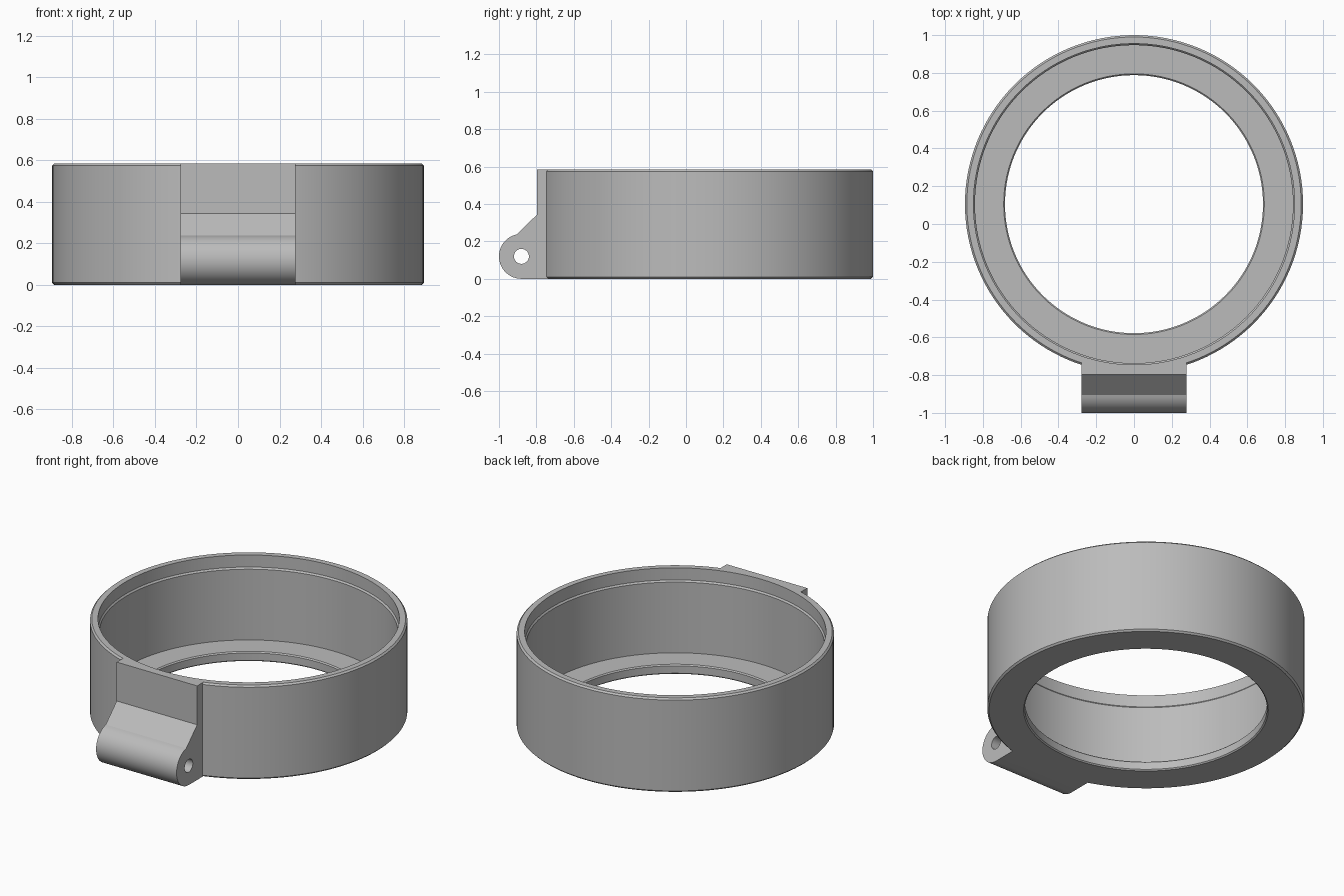
import bpy
import bmesh
from math import sin, cos, pi, radians
from mathutils import Matrix, Vector

cube = bpy.data.objects.get("Cube")
if cube:
    bpy.data.objects.remove(cube, do_unlink=True)

# One plain grey for the whole model
grey = bpy.data.materials.new("plain grey")
grey.use_nodes = True
GREY = (0.5, 0.5, 0.5, 1)
grey.diffuse_color = GREY
grey.node_tree.nodes["Principled BSDF"].inputs["Base Color"].default_value = GREY

CENTRE_Y = 0.105
HEIGHT = 0.585
HALF_WIDTH = 0.277


def make_object(name, bm):
    bmesh.ops.recalc_face_normals(bm, faces=bm.faces)
    mesh = bpy.data.meshes.new(name)
    bm.to_mesh(mesh)
    bm.free()
    mesh.materials.append(grey)
    obj = bpy.data.objects.new(name, mesh)
    bpy.context.collection.objects.link(obj)
    return obj


def lathe(name, profile, steps=128):
    """Turn a closed (radius, z) profile around the ring axis."""
    bm = bmesh.new()
    rings = []
    for i in range(steps):
        a = 2 * pi * i / steps
        rings.append([bm.verts.new((r * sin(a), CENTRE_Y + r * cos(a), z))
                      for r, z in profile])
    n = len(profile)
    for i in range(steps):
        a, b = rings[i], rings[(i + 1) % steps]
        for j in range(n):
            k = (j + 1) % n
            bm.faces.new((a[j], a[k], b[k], b[j]))
    return make_object(name, bm)


def cutter(name, radius, depth, matrix, segments):
    bm = bmesh.new()
    bmesh.ops.create_cone(bm, cap_ends=True, segments=segments, radius1=radius,
                          radius2=radius, depth=depth, matrix=matrix)
    obj = make_object(name, bm)
    obj.hide_render = True
    obj.hide_set(True)
    return obj


def cut(obj, tool):
    mod = obj.modifiers.new("cut", "BOOLEAN")
    mod.operation = "DIFFERENCE"
    mod.solver = "EXACT"
    mod.object = tool


def smooth(obj):
    bpy.ops.object.select_all(action="DESELECT")
    obj.select_set(True)
    bpy.context.view_layer.objects.active = obj
    for mod in list(obj.modifiers):
        bpy.ops.object.modifier_apply(modifier=mod.name)
    bpy.ops.object.shade_smooth_by_angle(angle=radians(25))


# Ring cup: chamfered outside, stepped rim inside, floor with a wide hole
C = 0.01
ring = lathe("ring_housing", [
    (0.895 - C, 0), (0.895, C), (0.895, HEIGHT - C), (0.895 - C, HEIGHT),
    (0.85, HEIGHT), (0.85, 0.51), (0.842, 0.50), (0.842, 0.06),
    (0.69, 0.06), (0.683, 0.053), (0.683, 0.007), (0.69, 0)])
smooth(ring)

# Hinge block: side profile in (y, z), extruded across x
barrel = Vector((-0.88, 0.12))
R = 0.12
profile = [(-0.65, 0)]
for i in range(25):
    a = radians(270 - i * 168 / 24)
    profile.append((barrel.x + R * cos(a), barrel.y + R * sin(a)))
profile += [(-0.797, 0.343), (-0.797, HEIGHT), (-0.65, HEIGHT)]
bm = bmesh.new()
face = bm.faces.new([bm.verts.new((-HALF_WIDTH, y, z)) for y, z in profile])
ext = bmesh.ops.extrude_face_region(bm, geom=[face])
bmesh.ops.translate(bm, vec=(2 * HALF_WIDTH, 0, 0),
                    verts=[v for v in ext["geom"] if isinstance(v, bmesh.types.BMVert)])
hinge = make_object("hinge_block", bm)

# Pin hole through the barrel, and a back that follows the ring wall
pin = cutter("pin_hole_cutter", 0.04, 1, Matrix.Translation((0, barrel.x, barrel.y))
             @ Matrix.Rotation(pi / 2, 4, "Y"), 32)
bore = cutter("ring_cutter", 0.87, 2, Matrix.Translation((0, CENTRE_Y, 0)), 128)
cut(hinge, pin)
cut(hinge, bore)
smooth(hinge)
for tool in (pin, bore):
    bpy.data.objects.remove(tool, do_unlink=True)
